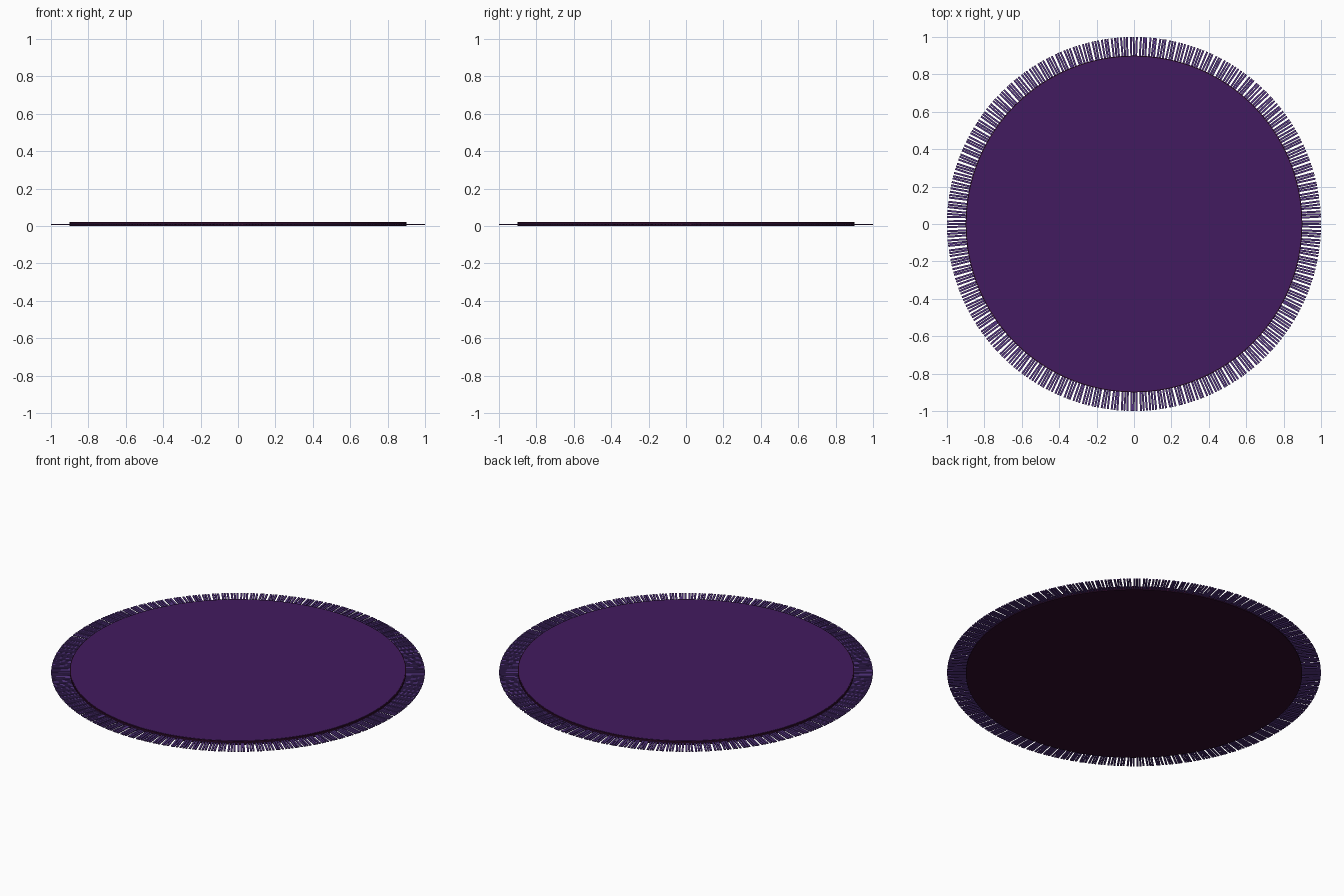
import bpy, bmesh, math, random
from mathutils import Matrix

if "Cube" in bpy.data.objects:
    bpy.data.objects.remove(bpy.data.objects["Cube"])

random.seed(4)


def material(name, rgb):
    m = bpy.data.materials.new(name)
    m.diffuse_color = (*rgb, 1)
    m.use_nodes = True
    m.node_tree.nodes["Principled BSDF"].inputs["Base Color"].default_value = m.diffuse_color
    return m


def finish(bm, name, mat):
    me = bpy.data.meshes.new(name)
    bm.to_mesh(me)
    bm.free()
    ob = bpy.data.objects.new(name, me)
    bpy.context.collection.objects.link(ob)
    me.materials.append(mat)
    return ob


def disc(name, radius, z0, z1, mat):
    bm = bmesh.new()
    bmesh.ops.create_cone(bm, cap_ends=True, segments=128, radius1=radius,
                          radius2=radius, depth=z1 - z0,
                          matrix=Matrix.Translation((0, 0, (z0 + z1) / 2)))
    return finish(bm, name, mat)


backing_mat = material("dark_backing", (0.028, 0.004, 0.025))
pile_mat = material("purple_pile", (0.055, 0.011, 0.115))
fringe_mat = material("light_purple_fringe", (0.09, 0.035, 0.22))

# Round rug: dark body with a purple pile surface inset from the edge
disc("rug_backing", 0.90, 0.0, 0.021, backing_mat)
disc("rug_pile", 0.895, 0.004, 0.0225, pile_mat)

# Fringe: flat tassels of three slightly uneven strands around the rim
bm = bmesh.new()
TASSELS, STRANDS = 120, 3
for t in range(TASSELS):
    for s in range(STRANDS):
        a = 2 * math.pi * (t + (s - 1) * 0.29) / TASSELS
        a += random.uniform(-0.0015, 0.0015)
        twist = random.uniform(-0.03, 0.03)
        place = (Matrix.Rotation(a, 4, 'Z') @ Matrix.Translation((0.945, 0, 0.008))
                 @ Matrix.Rotation(twist, 4, 'Z') @ Matrix.Diagonal((0.11, 0.0105, 0.006, 1)))
        bmesh.ops.create_cube(bm, size=1, matrix=place)
finish(bm, "fringe", fringe_mat)
